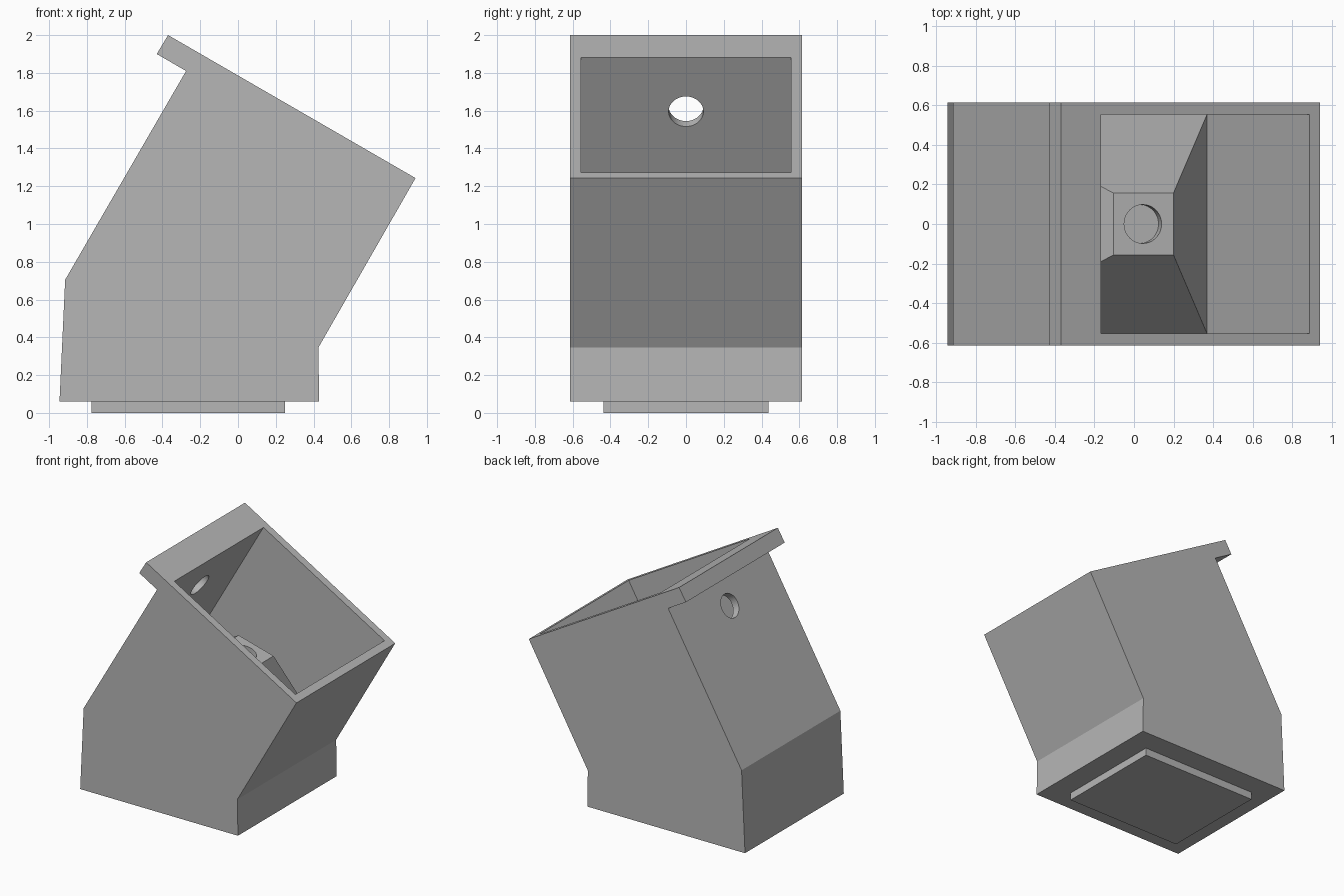
import bpy, bmesh, math

if "Cube" in bpy.data.objects:
    bpy.data.objects.remove(bpy.data.objects["Cube"])

grey = bpy.data.materials.new("plain grey")
grey.diffuse_color = (0.47, 0.47, 0.47, 1)
grey.use_nodes = True
grey.node_tree.nodes["Principled BSDF"].inputs["Base Color"].default_value = grey.diffuse_color


def make_object(name, bm):
    bmesh.ops.recalc_face_normals(bm, faces=bm.faces)
    mesh = bpy.data.meshes.new(name)
    bm.to_mesh(mesh)
    bm.free()
    mesh.materials.append(grey)
    obj = bpy.data.objects.new(name, mesh)
    bpy.context.collection.objects.link(obj)
    return obj


def prism(name, profile, half_width):
    """Extrude an x-z profile symmetrically along y."""
    bm = bmesh.new()
    front = [bm.verts.new((x, -half_width, z)) for x, z in profile]
    back = [bm.verts.new((x, half_width, z)) for x, z in profile]
    bm.faces.new(front)
    bm.faces.new(back)
    for i in range(len(profile)):
        j = (i + 1) % len(profile)
        bm.faces.new((front[i], front[j], back[j], back[i]))
    return make_object(name, bm)


def cylinder(name, radius, depth, location, tilt):
    bpy.ops.mesh.primitive_cylinder_add(vertices=48, radius=radius, depth=depth,
                                        location=location, rotation=(0, tilt, 0))
    obj = bpy.context.object
    obj.name = name
    obj.data.materials.append(grey)
    return obj


def cut(target, cutter):
    mod = target.modifiers.new("cut", 'BOOLEAN')
    mod.operation = 'DIFFERENCE'
    mod.solver = 'EXACT'
    mod.object = cutter
    bpy.context.view_layer.objects.active = target
    bpy.ops.object.modifier_apply(modifier=mod.name)
    bpy.data.objects.remove(cutter)


# Leaning body with a hanging lip along the high edge
body = prism("leaning_body", [(-0.945, 0.06), (0.43, 0.06), (0.425, 0.345), (0.94, 1.243),
                              (-0.37, 2.0), (-0.43, 1.9), (-0.275, 1.81), (-0.915, 0.705)], 0.615)

# Cavity: slanted box whose floor rises into a blunt pyramid
bm = bmesh.new()


def ring(left, right, half):
    return [bm.verts.new((x, y, z)) for (x, z), y in
            ((left, -half), (right, -half), (right, half), (left, half))]


mouth = ring((-0.115, 1.972), (0.94, 1.362), 0.555)
floor = ring((-0.85, 0.70), (0.37, 0.375), 0.555)
peak = ring((-0.105, 1.202), (0.20, 1.12), 0.157)
for a, b in ((mouth, floor), (floor, peak)):
    for i in range(4):
        j = (i + 1) % 4
        bm.faces.new((a[i], a[j], b[j], b[i]))
bm.faces.new(mouth)
bm.faces.new(peak)
cut(body, make_object("cavity_cutter", bm))

# Shallow round pocket in the pyramid top, and a hole through the high wall
cut(body, cylinder("pocket_cutter", 0.098, 0.12, (0.045, 0, 1.162), math.radians(15)))
cut(body, cylinder("hole_cutter", 0.092, 0.3, (-0.345, 0, 1.603), math.radians(120)))

# Foot plate under the body
prism("foot_plate", [(-0.775, 0), (0.25, 0), (0.25, 0.06), (-0.775, 0.06)], 0.437)
